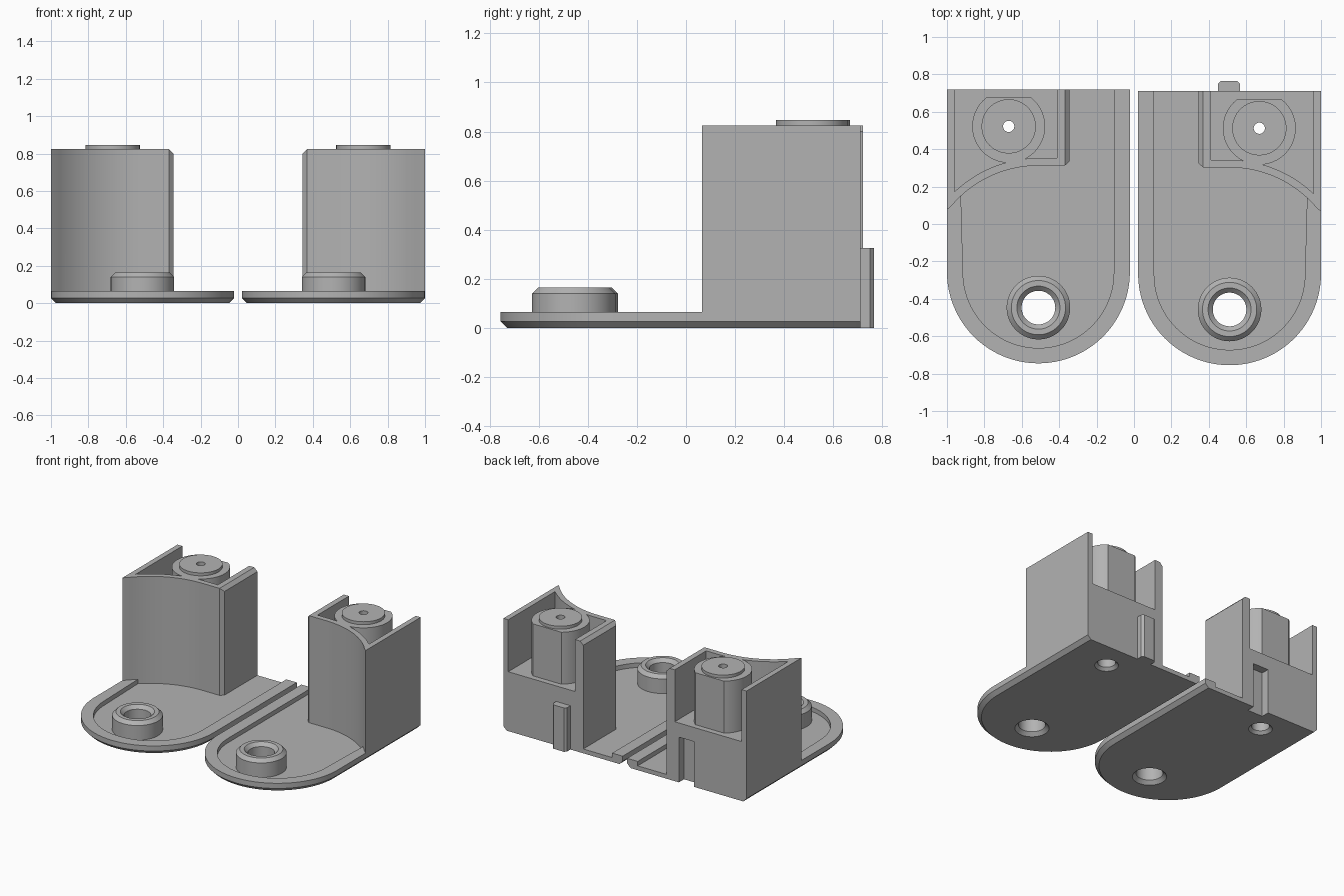
import bpy, bmesh
from math import sin, cos, pi, sqrt, radians

if "Cube" in bpy.data.objects:
    bpy.data.objects.remove(bpy.data.objects["Cube"])

grey = bpy.data.materials.new("plain_grey")
grey.use_nodes = True
tone = (0.45, 0.45, 0.45, 1)
grey.diffuse_color = tone
grey.node_tree.nodes["Principled BSDF"].inputs["Base Color"].default_value = tone

BACK = 0.71           # rear edge
IN, OUT = 0.022, 1.0  # inner and outer edges of one half
MID = (IN + OUT) / 2
NOSE = -0.266         # centre of the rounded front
ARC_Y = -0.308        # centre of the concave tower front


def loft(name, loops):
    """Skin a stack of matching loops and cap both ends."""
    bm = bmesh.new()
    rings = [[bm.verts.new(p) for p in loop] for loop in loops]
    for a, b in zip(rings, rings[1:]):
        for i in range(len(a)):
            j = (i + 1) % len(a)
            bm.faces.new((a[i], a[j], b[j], b[i]))
    bm.faces.new(rings[0][::-1])
    bm.faces.new(rings[-1])
    bmesh.ops.recalc_face_normals(bm, faces=bm.faces)
    mesh = bpy.data.meshes.new(name)
    bm.to_mesh(mesh)
    bm.free()
    mesh.materials.append(grey)
    obj = bpy.data.objects.new(name, mesh)
    bpy.context.collection.objects.link(obj)
    return obj


def prism(name, pts, z0, z1):
    return loft(name, [[(x, y, z) for x, y in pts] for z in (z0, z1)])


def box(name, x0, x1, y0, y1, z0, z1):
    return prism(name, [(x0, y0), (x1, y0), (x1, y1), (x0, y1)], z0, z1)


def arc(cx, cy, r, a0, a1, n):
    angles = [a0 + (a1 - a0) * i / n for i in range(n + 1)]
    return [(cx + r * cos(a), cy + r * sin(a)) for a in angles]


def lathe(name, cx, cy, profile, n=64):
    return loft(name, [[(x, y, z) for x, y in arc(cx, cy, r, 0, 2 * pi, n)[:-1]]
                       for r, z in profile])


def combine(obj, tool, operation):
    """Apply a boolean and discard the tool."""
    mod = obj.modifiers.new("bool", 'BOOLEAN')
    mod.operation, mod.solver, mod.object = operation, 'EXACT', tool
    graph = bpy.context.evaluated_depsgraph_get()
    mesh = bpy.data.meshes.new_from_object(obj.evaluated_get(graph))
    obj.modifiers.clear()
    obj.data = mesh
    bpy.data.objects.remove(tool)


def u_outline(inset):
    r = (OUT - IN) / 2 - inset
    return [(IN + inset, BACK)] + arc(MID, NOSE, r, pi, 2 * pi, 48) + [(OUT - inset, BACK)]


def front_curve(r, x0, x1, n=20):
    xs = [x0 + (x1 - x0) * i / n for i in range(n + 1)]
    return [(x, ARC_Y + sqrt(r * r - (x - MID) ** 2)) for x in xs]


def shade(obj):
    bpy.ops.object.select_all(action='DESELECT')
    obj.select_set(True)
    bpy.context.view_layer.objects.active = obj
    bpy.ops.object.shade_smooth_by_angle(angle=radians(25))


def build_half(name, slot):
    # base plate with chamfered underside
    body = loft(name, [[(x, y, z) for x, y in u_outline(i)]
                       for i, z in ((0.027, 0), (0, 0.027), (0, 0.065))])
    # shallow floor, open at the back
    floor = [(0.108, 0.9)] + arc(MID, -0.27, MID - 0.108, pi, 2 * pi, 48)
    floor += [(0.925, 0.13), (0.925, 0.9)]
    combine(body, prism("floor_cut", floor, 0.032, 0.2), 'DIFFERENCE')

    # tower with concave front
    outline = [(OUT, BACK), (OUT, 0.065)] + front_curve(0.61, 0.975, MID)
    outline += [(0.37, 0.302), (0.345, 0.325), (0.345, BACK)]
    tower = prism("tower", outline, 0.028, 0.825)
    cavity = [(0.96, 0.9)] + front_curve(0.65, 0.96, MID) + [(0.412, 0.342), (0.412, 0.9)]
    combine(tower, prism("cavity_cut", cavity, 0.44, 0.95), 'DIFFERENCE')
    wedge = [(0.32, 0.8), (0.37, 0.85), (0.32, 0.85)]
    wedge = [(x + 0.0, z) for x, z in ((0.32, 0.775), (0.395, 0.85), (0.32, 0.85))]
    combine(tower, loft("edge_cut", [[(x, y, z) for x, z in wedge] for y in (0.2, 0.9)]),
            'DIFFERENCE')

    # screw boss, flattened at the back, with raised pad
    bx, by = 0.67, 0.512
    boss = lathe("boss", bx, by, [(0.195, 0.3), (0.195, 0.825)])
    combine(boss, box("flat_cut", 0.3, 1.1, 0.668, 0.9, 0, 1), 'DIFFERENCE')
    combine(tower, boss, 'UNION')
    combine(tower, lathe("pad", bx, by, [(0.145, 0.6), (0.145, 0.847)]), 'UNION')
    combine(body, tower, 'UNION')

    # front collar
    cy = -0.457
    combine(body, lathe("collar", MID, cy, [(0.17, 0.015), (0.17, 0.14), (0.145, 0.165)]),
            'UNION')

    # through holes
    combine(body, lathe("collar_bore", MID, cy, [(0.125, -0.01), (0.09, 0.025),
                                                 (0.09, 0.14), (0.125, 0.175)]), 'DIFFERENCE')
    combine(body, lathe("screw_bore", bx, by, [(0.09, -0.01), (0.06, 0.02), (0.06, 0.6),
                                               (0.03, 0.601), (0.03, 1)]), 'DIFFERENCE')
    if slot:
        combine(body, box("slot_cut", 0.445, 0.57, 0.65, 0.9, -0.1, 0.335), 'DIFFERENCE')
    return body


left = build_half("left_bracket", False)
right = build_half("right_bracket", True)

# mirror the second half
bm = bmesh.new()
bm.from_mesh(right.data)
for v in bm.verts:
    v.co.x, v.co.y = -v.co.x, v.co.y + 0.01
bmesh.ops.reverse_faces(bm, faces=bm.faces)
bm.to_mesh(right.data)
bm.free()

# locating tab that fits the slot
tab = prism("locating_tab", [(0.45, BACK - 0.002), (0.45, 0.75), (0.465, 0.765),
                             (0.552, 0.765), (0.567, 0.75), (0.567, BACK - 0.002)], 0, 0.325)

for part in (left, right, tab):
    shade(part)
